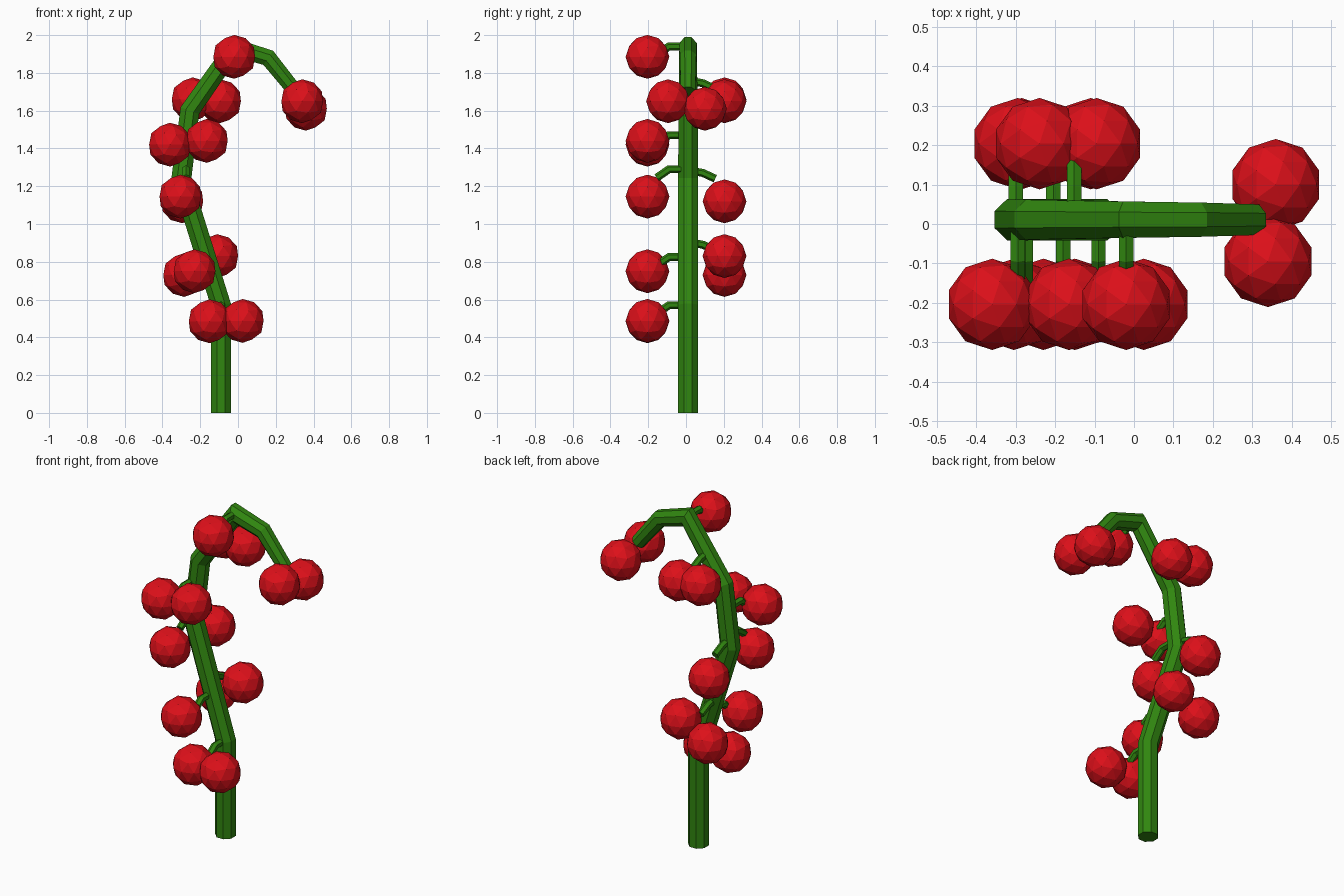
import bpy, bmesh, math
from mathutils import Vector

if "Cube" in bpy.data.objects:
    bpy.data.objects.remove(bpy.data.objects["Cube"])


def material(name, color):
    m = bpy.data.materials.new(name)
    m.diffuse_color = color
    m.use_nodes = True
    m.node_tree.nodes["Principled BSDF"].inputs["Base Color"].default_value = m.diffuse_color
    return m


GREEN = material("stem_green", (0.03, 0.24, 0.005, 1))
RED = material("berry_red", (0.72, 0.005, 0.01, 1))


def finish(name, bm, mat):
    bmesh.ops.recalc_face_normals(bm, faces=bm.faces[:])
    me = bpy.data.meshes.new(name)
    bm.to_mesh(me)
    bm.free()
    me.materials.append(mat)
    ob = bpy.data.objects.new(name, me)
    bpy.context.collection.objects.link(ob)
    return ob


def tube(name, path, radii, sides, side_axis):
    """Flat-faced tube with mitred bends along a planar path."""
    pts = [Vector(p) for p in path]
    s = Vector(side_axis)
    bm = bmesh.new()
    rings = []
    for i, p in enumerate(pts):
        a = (p - pts[i - 1]).normalized() if i else (pts[1] - p).normalized()
        b = (pts[i + 1] - p).normalized() if i < len(pts) - 1 else a
        t = (a + b).normalized()
        n = s.cross(t) / max(t.dot(a), 0.5)
        angles = [2 * math.pi * (k + 0.5) / sides for k in range(sides)]
        rings.append([bm.verts.new(p + radii[i] * (s * math.cos(q) + n * math.sin(q)))
                      for q in angles])
    for lo, hi in zip(rings, rings[1:]):
        for k in range(sides):
            j = (k + 1) % sides
            bm.faces.new((lo[k], lo[j], hi[j], hi[k]))
    bm.faces.new(rings[0])
    bm.faces.new(rings[-1])
    return finish(name, bm, GREEN)


# Main arching stem
Y = 0.011
spine = [(-0.09, 0), (-0.09, 0.57), (-0.30, 1.24), (-0.255, 1.60),
         (-0.02, 1.935), (0.16, 1.88), (0.305, 1.70)]
tube("main_stem", [(x, Y, z) for x, z in spine],
     [0.057, 0.057, 0.057, 0.055, 0.05, 0.047, 0.042], 8, (0, 1, 0))

# Short bent stalks: x, z, side (-1 front, 1 back)
stalks = [(-0.09, 0.57, -1), (-0.18, 0.825, -1), (-0.205, 0.905, 1),
          (-0.275, 1.29, -1), (-0.30, 1.285, 1), (-0.295, 1.47, -1),
          (-0.152, 1.76, 1), (-0.02, 1.94, -1)]
for i, (x, z, d) in enumerate(stalks):
    tube(f"stalk_{i + 1}",
         [(x, Y, z), (x, d * 0.09, z - (0.015 if d > 0 else 0)), (x, d * 0.155, z - 0.045)],
         [0.021] * 3, 6, (1, 0, 0))

# Berries: x, y, z
F, B = -0.204, 0.204
berries = [(-0.15, F, 0.485), (0.025, F, 0.487), (-0.23, F, 0.75),
           (-0.285, B, 0.73), (-0.11, B, 0.83), (-0.305, F, 1.145),
           (-0.295, B, 1.12), (-0.36, F, 1.42), (-0.165, F, 1.44),
           (-0.24, B, 1.66), (-0.095, B, 1.65), (-0.02, F, 1.885),
           (0.34, -0.095, 1.65), (0.36, 0.10, 1.61)]
for i, c in enumerate(berries):
    bm = bmesh.new()
    bmesh.ops.create_icosphere(bm, subdivisions=2, radius=0.116)
    bmesh.ops.translate(bm, verts=bm.verts[:], vec=Vector(c))
    finish(f"berry_{i + 1}", bm, RED)
